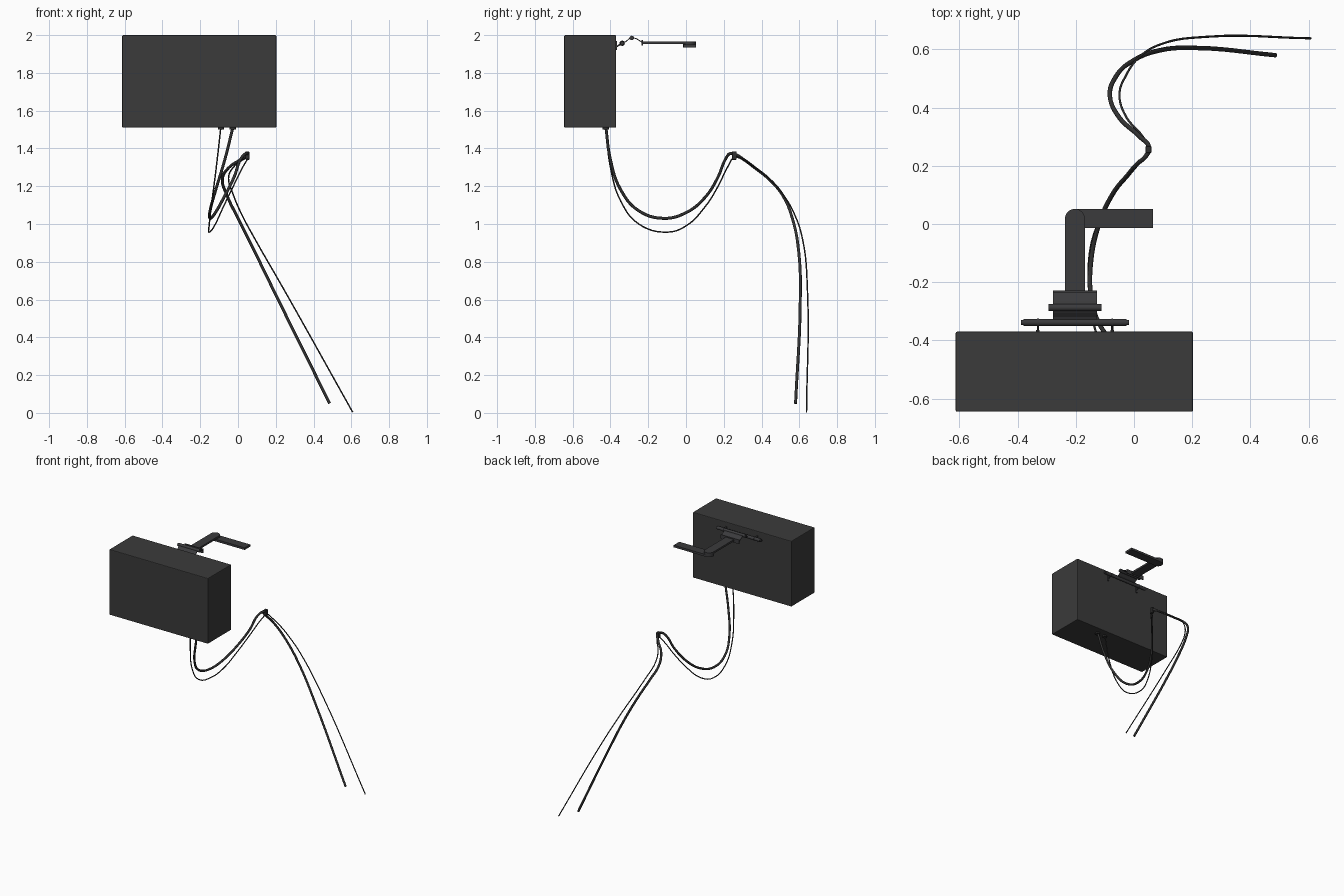
import bpy
import math
from mathutils import Vector

if "Cube" in bpy.data.objects:
    bpy.data.objects.remove(bpy.data.objects["Cube"], do_unlink=True)


def make_material(name, colour):
    mat = bpy.data.materials.new(name)
    mat.use_nodes = True
    mat.diffuse_color = colour
    bsdf = mat.node_tree.nodes["Principled BSDF"]
    bsdf.inputs["Base Color"].default_value = colour
    bsdf.inputs["Roughness"].default_value = 0.6
    return mat


CASE = make_material("charcoal case", (0.043, 0.043, 0.043, 1))
METAL = make_material("dark metal", (0.043, 0.043, 0.046, 1))
RUBBER = make_material("black rubber", (0.03, 0.03, 0.03, 1))


def finish(name, mat, smooth=True):
    ob = bpy.context.object
    ob.name = name
    ob.data.materials.append(mat)
    if smooth:
        bpy.ops.object.shade_smooth_by_angle(angle=math.radians(35))
    return ob


def box(name, low, high, mat, bevel=0.0):
    low, high = Vector(low), Vector(high)
    bpy.ops.mesh.primitive_cube_add(size=1, location=(low + high) / 2)
    bpy.context.object.scale = high - low
    bpy.ops.object.transform_apply(location=False, rotation=False)
    ob = finish(name, mat, False)
    if bevel:
        mod = ob.modifiers.new("soft edges", "BEVEL")
        mod.width, mod.segments = bevel, 2
    return ob


def rod(name, start, end, radius, mat, sides=16):
    start, end = Vector(start), Vector(end)
    axis = end - start
    bpy.ops.mesh.primitive_cylinder_add(vertices=sides, radius=radius, depth=axis.length,
                                        location=(start + end) / 2)
    bpy.context.object.rotation_euler = axis.to_track_quat("Z", "Y").to_euler()
    return finish(name, mat)


def cable(name, points, radius, mat):
    curve = bpy.data.curves.new(name, "CURVE")
    curve.dimensions = "3D"
    curve.bevel_depth, curve.bevel_resolution = radius, 2
    curve.resolution_u = 6
    curve.use_fill_caps = True
    spline = curve.splines.new("BEZIER")
    spline.bezier_points.add(len(points) - 1)
    for knot, co in zip(spline.bezier_points, points):
        knot.co = co
        knot.handle_left_type = knot.handle_right_type = "AUTO"
    ob = bpy.data.objects.new(name, curve)
    bpy.context.collection.objects.link(ob)
    curve.materials.append(mat)


def sheet(name, profile, x0, x1, thickness, mat):
    """Bent strip: a side profile swept across the width."""
    n = len(profile)
    verts = [(x, y, z) for x in (x0, x1) for y, z in profile]
    faces = [(i, i + 1, n + i + 1, n + i) for i in range(n - 1)]
    mesh = bpy.data.meshes.new(name)
    mesh.from_pydata(verts, [], faces)
    mesh.materials.append(mat)
    ob = bpy.data.objects.new(name, mesh)
    bpy.context.collection.objects.link(ob)
    mod = ob.modifiers.new("thickness", "SOLIDIFY")
    mod.thickness, mod.offset = thickness, 0


# Main case
box("case", (-0.613, -0.645, 1.51), (0.203, -0.37, 2.0), CASE, 0.005)

# Mounting bar held to the back of the case by two bent pins
BAR_Y, BAR_Z, MID = -0.338, 1.957, -0.203
rod("mounting_bar", (-0.38, BAR_Y, BAR_Z), (-0.025, BAR_Y, BAR_Z), 0.012, METAL)
for side, x in (("left", -0.075), ("right", -0.33)):
    rod(side + "_bar_cap", (x - 0.003, BAR_Y, BAR_Z), (x + 0.003, BAR_Y, BAR_Z), 0.014, METAL)
    rod(side + "_pin", (x, BAR_Y, BAR_Z), (x, -0.366, 1.94), 0.004, METAL, 8)
    box(side + "_pin_plate", (x - 0.006, -0.372, 1.922), (x + 0.006, -0.364, 1.968), METAL)
for side, x, d in (("left", -0.025, 1), ("right", -0.38, -1)):
    rod(side + "_bar_end", (x, BAR_Y, BAR_Z), (x + d * 0.008, BAR_Y, BAR_Z), 0.009, METAL)

# Hinge: bent strip over a cross pin
sheet("hinge_strip", [(-0.338, 1.957), (-0.318, 1.966), (-0.302, 1.98), (-0.287, 1.987),
                      (-0.265, 1.982), (-0.245, 1.97), (-0.23, 1.96)],
      MID - 0.076, MID + 0.076, 0.005, METAL)
rod("hinge_pin", (MID - 0.091, -0.287, 1.985), (MID + 0.091, -0.287, 1.985), 0.012, METAL)
box("arm_flange", (MID - 0.076, -0.235, 1.944), (MID + 0.076, -0.228, 1.975), METAL)

# Straight arm with a rounded end, and the lower cross arm turning from it
R = 0.034
box("arm", (MID - R, -0.23, 1.953), (MID + R, 0.018, 1.967), METAL)
rod("arm_round_end", (MID, 0.018, 1.953), (MID, 0.018, 1.967), R, METAL, 32)
box("cross_arm", (MID, -0.014, 1.935), (0.065, 0.052, 1.951), METAL)
rod("cross_arm_round_end", (MID, 0.018, 1.935), (MID, 0.018, 1.953), R, METAL, 32)

# Hanging cables, running through a clip and down to the ground
cable("thick_cable", [
    (-0.025, -0.425, 1.52), (-0.07, -0.4, 1.34), (-0.118, -0.345, 1.18),
    (-0.148, -0.25, 1.07), (-0.147, -0.12, 1.03), (-0.12, 0.0, 1.06),
    (-0.075, 0.1, 1.14), (-0.02, 0.17, 1.25), (0.015, 0.21, 1.345), (0.042, 0.235, 1.373),
    (0.052, 0.262, 1.368), (0.02, 0.3, 1.345), (-0.05, 0.365, 1.297),
    (-0.083, 0.44, 1.237), (-0.06, 0.51, 1.155), (0.0, 0.563, 1.03),
    (0.09, 0.597, 0.85), (0.21, 0.605, 0.605), (0.485, 0.58, 0.05)], 0.008, RUBBER)
cable("thin_cable", [
    (-0.09, -0.425, 1.52), (-0.115, -0.4, 1.3), (-0.138, -0.345, 1.12),
    (-0.152, -0.25, 1.0), (-0.152, -0.1, 0.957), (-0.125, 0.0, 0.99),
    (-0.078, 0.1, 1.09), (-0.025, 0.17, 1.2), (0.03, 0.225, 1.31), (0.052, 0.255, 1.35),
    (0.03, 0.3, 1.342), (-0.025, 0.365, 1.3), (-0.05, 0.44, 1.242),
    (-0.025, 0.515, 1.155), (0.02, 0.575, 1.05), (0.09, 0.617, 0.92),
    (0.245, 0.643, 0.65), (0.607, 0.638, 0.004)], 0.0038, RUBBER)

# Grommets under the case and the clip that ties the cables
for name, x, radius in (("thick_grommet", -0.027, 0.017), ("thin_grommet", -0.09, 0.015)):
    rod(name, (x, -0.425, 1.5), (x, -0.425, 1.512), radius, RUBBER)
box("cable_clip", (0.04, 0.244, 1.34), (0.06, 0.268, 1.384), RUBBER, 0.003)
